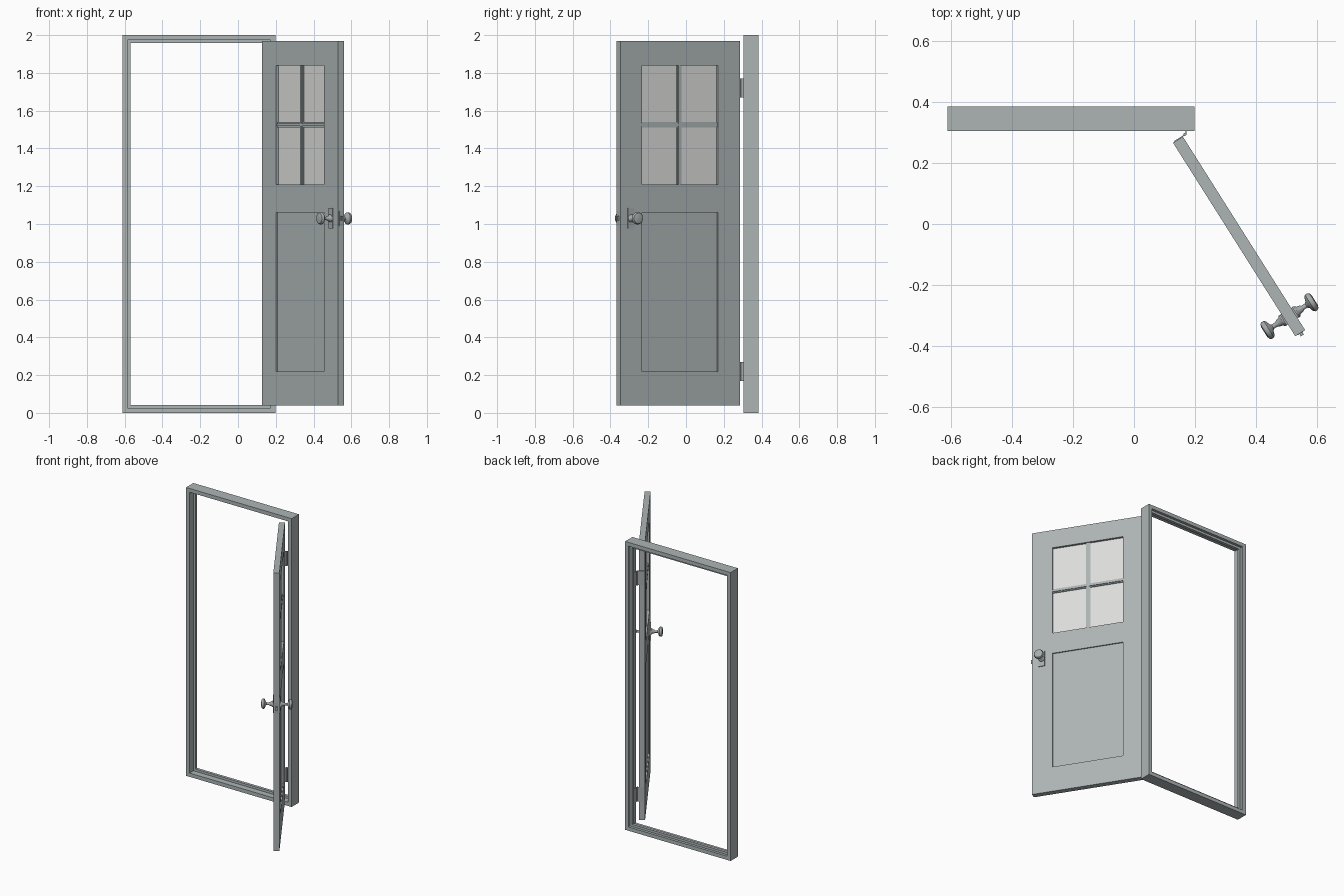
import bpy, bmesh, math
from mathutils import Matrix

if "Cube" in bpy.data.objects:
    bpy.data.objects.remove(bpy.data.objects["Cube"])


def material(name, r, g, b):
    m = bpy.data.materials.new(name)
    m.diffuse_color = (r, g, b, 1)
    m.use_nodes = True
    m.node_tree.nodes["Principled BSDF"].inputs["Base Color"].default_value = m.diffuse_color
    return m


PAINT = material("grey_paint", 0.42, 0.46, 0.46)
METAL = material("grey_metal", 0.38, 0.41, 0.41)
GLASS = material("pale_glass", 0.72, 0.72, 0.70)

# Door space: x from hinge edge to latch edge, y through the thickness
W, T, Z0, Z1 = 0.75, 0.038, 0.04, 1.97
DOOR = Matrix.Translation((0.128, 0.266, 0)) @ Matrix.Rotation(math.radians(-57.7), 4, 'Z')
WORLD = Matrix.Identity(4)


def add_object(name, bm, mat, mw):
    bmesh.ops.recalc_face_normals(bm, faces=bm.faces[:])
    me = bpy.data.meshes.new(name)
    bm.to_mesh(me)
    bm.free()
    me.materials.append(mat)
    ob = bpy.data.objects.new(name, me)
    bpy.context.collection.objects.link(ob)
    ob.matrix_world = mw
    return ob


def box(name, x, y, z, mat=PAINT, mw=DOOR):
    bm = bmesh.new()
    bmesh.ops.create_cube(bm, size=1)
    for v in bm.verts:
        v.co = [lo + (c + 0.5) * (hi - lo) for c, (lo, hi) in zip(v.co, (x, y, z))]
    return add_object(name, bm, mat, mw)


def sweep(name, prof, x, z, mat, mw):
    """Sweep a closed (inset, y) profile round a rectangle with mitred corners."""
    bm = bmesh.new()
    rings = []
    for sx, sz in ((0, 0), (1, 0), (1, 1), (0, 1)):
        rings.append([bm.verts.new((x[1] - i if sx else x[0] + i, y,
                                    z[1] - i if sz else z[0] + i)) for i, y in prof])
    n = len(prof)
    for k in range(4):
        a, b = rings[k], rings[(k + 1) % 4]
        for i in range(n):
            j = (i + 1) % n
            bm.faces.new((a[i], a[j], b[j], b[i]))
    return add_object(name, bm, mat, mw)


def lathe(name, prof, mat, mw, n=24):
    """Revolve an (r, y) profile about the local y axis."""
    bm = bmesh.new()
    rings = [[bm.verts.new((r * math.cos(2 * math.pi * k / n), y,
                            r * math.sin(2 * math.pi * k / n))) for k in range(n)]
             for r, y in prof]
    for a, b in zip(rings, rings[1:]):
        for k in range(n):
            j = (k + 1) % n
            bm.faces.new((a[k], a[j], b[j], b[k]))
    bm.faces.new(rings[0])
    bm.faces.new(rings[-1])
    ob = add_object(name, bm, mat, mw)
    bpy.context.view_layer.objects.active = ob
    ob.select_set(True)
    bpy.ops.object.shade_smooth_by_angle(angle=math.radians(35))
    ob.select_set(False)
    return ob


# Door frame with a stop strip all the way round
YF, YB = 0.305, 0.385
sweep("door_frame", [(0, YF), (0.026, YF), (0.026, YF + 0.042), (0.042, YF + 0.042),
                     (0.042, YF + 0.062), (0.026, YF + 0.062), (0.026, YB), (0, YB)],
      (-0.612, 0.198), (0, 2), PAINT, WORLD)

# Door leaf: stiles and rails
A, B = 0.138, 0.613
box("hinge_stile", (0, A), (0, T), (Z0, Z1))
box("latch_stile", (B, W), (0, T), (Z0, Z1))
for name, z in (("bottom_rail", (Z0, 0.22)), ("lock_rail", (1.06, 1.21)), ("top_rail", (1.84, Z1))):
    box(name, (A, B), (0, T), z)

# Recessed lower panel, window pane and glazing bars
box("lower_panel", (A, B), (0.008, T - 0.008), (0.22, 1.06))
box("window_glass", (A, B), (T / 2 - 0.003, T / 2 + 0.003), (1.21, 1.84), GLASS)
MU, MZ = (A + B) / 2, 1.525
for h, d in ((0.014, 0.009), (0.007, 0.014)):
    y = (T / 2 - d, T / 2 + d)
    box("upright_glazing_bar", (MU - h, MU + h), y, (1.21, 1.84))
    box("cross_glazing_bar", (A, B), y, (MZ - h, MZ + h))

# Knobs and back plates on both faces
KU, KZ = 0.684, 1.03
knob = [(0.021, 0.004), (0.020, 0.010), (0.014, 0.016), (0.012, 0.026), (0.008, 0.032),
        (0.008, 0.046), (0.013, 0.051), (0.026, 0.055), (0.032, 0.061), (0.032, 0.070),
        (0.028, 0.076), (0.018, 0.079)]
for side, s in (("inner", 1), ("outer", -1)):
    face = T if s > 0 else 0
    box(side + "_back_plate", (KU - 0.02, KU + 0.02), sorted((face, face + s * 0.005)),
        (KZ - 0.055, KZ + 0.055), METAL)
    lathe(side + "_knob", [(r, s * y) for r, y in knob], METAL,
          DOOR @ Matrix.Translation((KU, face, KZ)))

# Latch on the door edge
box("latch_plate", (W, W + 0.001), (0.008, T - 0.008), (KZ - 0.04, KZ + 0.04), METAL)
box("latch_bolt", (W, W + 0.01), (0.015, 0.027), (KZ - 0.012, KZ + 0.012), METAL)

# Hinges: pin, one leaf on the door edge, one on the jamb
PX, PY = 0.167, 0.294
for zc in (0.22, 1.72):
    lathe("hinge_pin", [(0.005, -0.05), (0.005, 0.05)], METAL,
          Matrix.Translation((PX, PY, zc)) @ Matrix.Rotation(math.pi / 2, 4, 'X'), 12)
    box("door_hinge_leaf", (-0.003, 0), (0.006, T + 0.006), (zc - 0.05, zc + 0.05), METAL)
    box("jamb_hinge_leaf", (0.169, 0.172), (PY, YF + 0.036), (zc - 0.05, zc + 0.05), METAL, WORLD)
